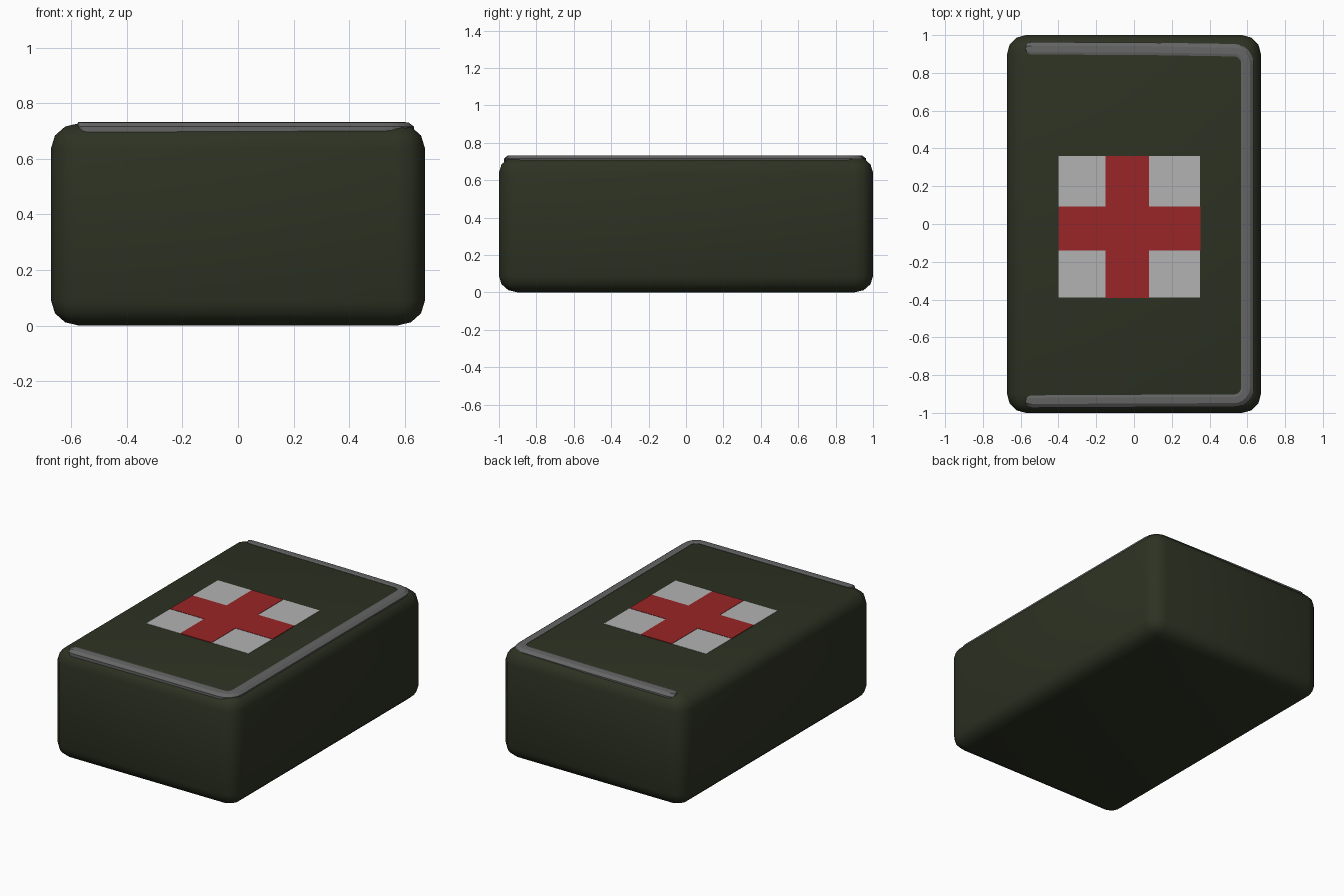
import bpy, bmesh, math
from mathutils import Vector

if "Cube" in bpy.data.objects:
    bpy.data.objects.remove(bpy.data.objects["Cube"])


def material(name, rgb):
    m = bpy.data.materials.new(name)
    m.diffuse_color = (*rgb, 1)
    m.use_nodes = True
    m.node_tree.nodes["Principled BSDF"].inputs["Base Color"].default_value = m.diffuse_color
    return m


green = material("olive green", (0.026, 0.032, 0.0165))
grey = material("zip grey", (0.130, 0.130, 0.130))
white = material("patch white", (0.45, 0.45, 0.45))
red = material("cross red", (0.32, 0.018, 0.020))


def finish(name, bm, mat, smooth=False):
    me = bpy.data.meshes.new(name)
    bmesh.ops.recalc_face_normals(bm, faces=bm.faces[:])
    for f in bm.faces:
        f.smooth = smooth
    bm.to_mesh(me)
    bm.free()
    ob = bpy.data.objects.new(name, me)
    me.materials.append(mat)
    bpy.context.collection.objects.link(ob)
    return ob


# Soft rounded case: a bevelled box, squashed a little in height
TOP = 0.728
SQUASH = 0.88
bm = bmesh.new()
bmesh.ops.create_cube(bm, size=1)
bmesh.ops.scale(bm, vec=(1.344, 2.0, TOP / SQUASH), verts=bm.verts[:])
bmesh.ops.bevel(bm, geom=bm.edges[:], offset=0.1, segments=3, profile=0.5,
                affect='EDGES', clamp_overlap=True)
bmesh.ops.scale(bm, vec=(1, 1, SQUASH), verts=bm.verts[:])
bmesh.ops.translate(bm, vec=(0, 0, TOP / 2), verts=bm.verts[:])
finish("case", bm, green, True)

# Zip: a low strip along three sides of the lid, its outer edge sloping down
path = [Vector((-0.575 + dx, 0.93)) for dx in (0, 0.005, 0.015, 0.033)]
path.append(Vector((0.03, 0.928)))
for cx, cy, start in ((0.53, 0.85, 90), (0.53, -0.865, 0)):
    for i in range(7):
        a = math.radians(start - 15 * i)
        path.append(Vector((cx + 0.07 * math.cos(a), cy + 0.07 * math.sin(a))))
path.append(Vector((0.03, -0.937)))
path += [Vector((-0.575 + dx, -0.94)) for dx in (0.033, 0.015, 0.005, 0)]
HALF = 0.033
taper = [0.15, 0.53, 0.84, 1.0]  # rounds off the two open ends
# cross-section: (sideways fraction, height)
section = [(1, 0.69), (1, 0.716), (0.4, 0.731), (-0.6, 0.733), (-1, 0.730), (-1, 0.69)]
bm = bmesh.new()
rings = []
n = len(path)
for i, p in enumerate(path):
    t = (path[min(i + 1, n - 1)] - path[max(i - 1, 0)]).normalized()
    side = Vector((-t.y, t.x))
    w = HALF * taper[min(i, n - 1 - i, 3)]
    ring = []
    for s, z in section:
        q = p + side * s * w
        ring.append(bm.verts.new((q.x, q.y, z)))
    rings.append(ring)
for a, b in zip(rings, rings[1:]):
    for j in range(len(section)):
        k = (j + 1) % len(section)
        bm.faces.new((a[j], a[k], b[k], b[j]))
bm.faces.new(rings[0])
bm.faces.new(rings[-1][::-1])
finish("zip_strip", bm, grey)


# Painted patch and cross as very thin plates
def plate(name, x0, x1, y0, y1, z, mat):
    bm = bmesh.new()
    bmesh.ops.create_cube(bm, size=1)
    bmesh.ops.scale(bm, vec=(x1 - x0, y1 - y0, 0.004), verts=bm.verts[:])
    bmesh.ops.translate(bm, vec=((x0 + x1) / 2, (y0 + y1) / 2, z - 0.002), verts=bm.verts[:])
    finish(name, bm, mat)


plate("white_patch", -0.40, 0.35, -0.39, 0.36, 0.730, white)
plate("cross_upright", -0.15, 0.08, -0.391, 0.361, 0.732, red)
plate("cross_bar_left", -0.401, -0.15, -0.14, 0.093, 0.732, red)
plate("cross_bar_right", 0.08, 0.351, -0.14, 0.093, 0.732, red)
